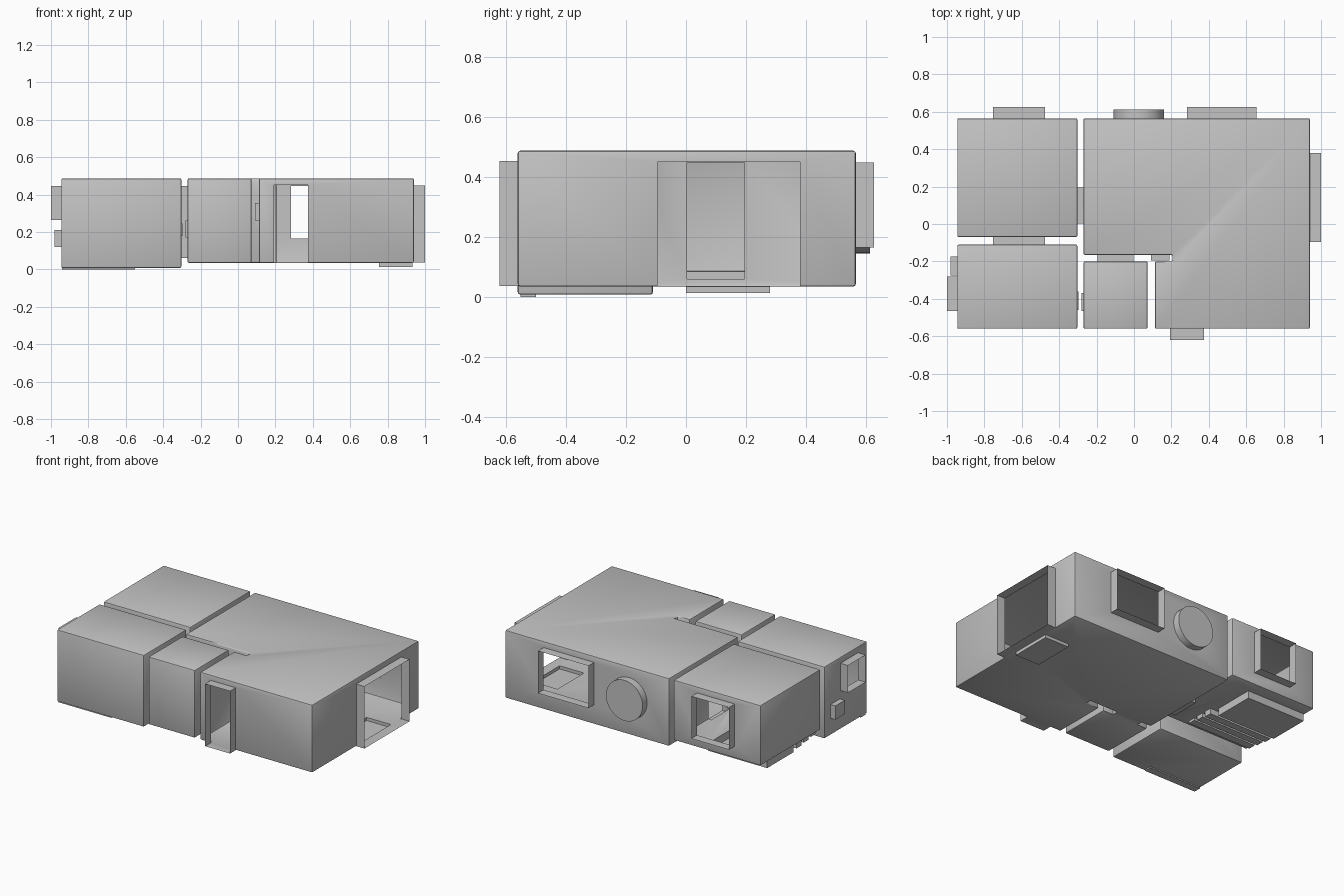
import bpy
import bmesh
import math

cube = bpy.data.objects.get("Cube")
if cube:
    bpy.data.objects.remove(cube, do_unlink=True)

grey = bpy.data.materials.new("plain_grey")
grey.use_nodes = True
grey.diffuse_color = (0.55, 0.55, 0.55, 1)
grey.node_tree.nodes["Principled BSDF"].inputs["Base Color"].default_value = (0.55, 0.55, 0.55, 1)

TOP = 0.487
FLOOR = 0.035
BEVEL = 0.008


def rect(x0, x1, y0, y1):
    return [(x0, y0), (x1, y0), (x1, y1), (x0, y1)]


def to_object(name, bm):
    bmesh.ops.recalc_face_normals(bm, faces=bm.faces)
    mesh = bpy.data.meshes.new(name)
    bm.to_mesh(mesh)
    bm.free()
    mesh.materials.append(grey)
    ob = bpy.data.objects.new(name, mesh)
    bpy.context.collection.objects.link(ob)
    return ob


def prism(name, outline, z0, z1, bevel=0.0):
    bm = bmesh.new()
    base = bm.faces.new([bm.verts.new((x, y, z0)) for x, y in outline])
    out = bmesh.ops.extrude_face_region(bm, geom=[base])
    verts = [g for g in out["geom"] if isinstance(g, bmesh.types.BMVert)]
    bmesh.ops.translate(bm, verts=verts, vec=(0, 0, z1 - z0))
    bmesh.ops.recalc_face_normals(bm, faces=bm.faces)
    if bevel:
        bmesh.ops.bevel(bm, geom=list(bm.edges), offset=bevel, segments=2,
                        profile=0.5, affect='EDGES')
    return to_object(name, bm)


def box(x0, x1, y0, y1, z0, z1):
    return prism("extension", rect(x0, x1, y0, y1), z0, z1)


def disc(x, z, radius, y0, y1):
    bm = bmesh.new()
    bmesh.ops.create_cone(bm, cap_ends=True, segments=48, radius1=radius,
                          radius2=radius, depth=y1 - y0)
    for v in bm.verts:
        v.co = (x + v.co.x, (y0 + y1) / 2 + v.co.z, z + v.co.y)
    return to_object("extension", bm)


def finish(room, parts, open_ends):
    """Fuse the extensions into the room, then open the door and window ends."""
    bpy.ops.object.select_all(action='DESELECT')
    bpy.context.view_layer.objects.active = room
    room.select_set(True)
    for part in parts:
        mod = room.modifiers.new("join", 'BOOLEAN')
        mod.operation = 'UNION'
        mod.solver = 'EXACT'
        mod.object = part
        bpy.ops.object.modifier_apply(modifier=mod.name)
        bpy.data.objects.remove(part, do_unlink=True)
    bm = bmesh.new()
    bm.from_mesh(room.data)
    caps = [f for f in bm.faces if any(
        all(abs(v.co[axis] - at) < 0.0005 for v in f.verts) for axis, at in open_ends)]
    bmesh.ops.delete(bm, geom=caps, context='FACES')
    bm.to_mesh(room.data)
    bm.free()
    bpy.ops.object.shade_smooth_by_angle(angle=math.radians(35))


IN = 0.02            # overlap of extensions with their room
GAP_X = -0.285       # middle of the gap between left and right rooms
SILL, HEAD = 0.165, 0.447

# Large L-shaped room with its windows, doors, wall disc and floor pit
outline = [(-0.27, 0.565), (-0.27, -0.165), (0.205, -0.165), (0.205, -0.2),
           (0.112, -0.2), (0.112, -0.56), (0.94, -0.56), (0.94, 0.565)]
main_room = prism("main_room", outline, FLOOR, TOP, BEVEL)
finish(main_room, [
    box(0.283, 0.655, 0.565 - IN, 0.625, SILL, HEAD),
    disc(0.026, 0.28, 0.135, 0.565 - IN, 0.613),
    box(0.94 - IN, 1.0, -0.095, 0.38, FLOOR + 0.001, 0.45),
    box(0.192, 0.375, -0.62, -0.56 + IN, FLOOR + 0.001, 0.452),
    box(GAP_X, -0.27 + IN, 0.003, 0.195, 0.06, HEAD),
    box(-0.195, -0.003, -0.1825, -0.165 + IN, FLOOR + 0.001, HEAD),
    box(0.09, 0.19, -0.195, -0.165 + IN, 0.263, 0.355),
    box(0.753, 0.933, 0.0, 0.28, 0.014, FLOOR + IN),
], [(1, 0.625), (0, 1.0), (1, -0.62), (0, GAP_X), (1, -0.1825)])

# Back room with a raised floor, sunken slab and steps
back_room = prism("back_room", rect(-0.945, -0.303, -0.07, 0.565), 0.085, TOP, BEVEL)
steps = [box(-0.935, -0.46, y, y + 0.05, z, 0.085 + IN)
         for y, z in ((0.12, 0.048), (0.045, 0.058), (-0.03, 0.068))]
finish(back_room, steps + [
    box(-0.935, -0.5, 0.2, 0.48, FLOOR, 0.085 + IN),
    box(-0.755, -0.477, 0.565 - IN, 0.625, SILL, HEAD),
    box(-0.303 - IN, GAP_X, 0.003, 0.195, 0.06, HEAD),
    box(-0.755, -0.477, -0.09, -0.07 + IN, SILL, HEAD),
], [(1, 0.625), (0, GAP_X), (1, -0.09)])

# Front room with a side window, wall niches and a thin floor strip
front_room = prism("front_room", rect(-0.945, -0.303, -0.56, -0.11), 0.008, TOP, BEVEL)
finish(front_room, [
    box(-1.0, -0.945 + IN, -0.465, -0.28, 0.265, HEAD),
    box(-0.98, -0.945 + IN, -0.275, -0.175, 0.12, 0.212),
    box(-0.303 - IN, -0.296, -0.46, -0.36, 0.18, 0.245),
    box(-0.755, -0.477, -0.11 - IN, -0.09, SILL, HEAD),
    box(-0.94, -0.55, -0.55, -0.5, 0.0, 0.008 + IN),
], [(0, -1.0), (1, -0.09)])

# Small middle room
small_room = prism("small_room", rect(-0.27, 0.073, -0.56, -0.2), FLOOR, TOP, BEVEL)
finish(small_room, [
    box(-0.195, -0.003, -0.2 - IN, -0.1825, FLOOR + 0.001, HEAD),
    box(-0.281, -0.27 + IN, -0.465, -0.37, 0.17, 0.262),
], [(1, -0.1825)])
